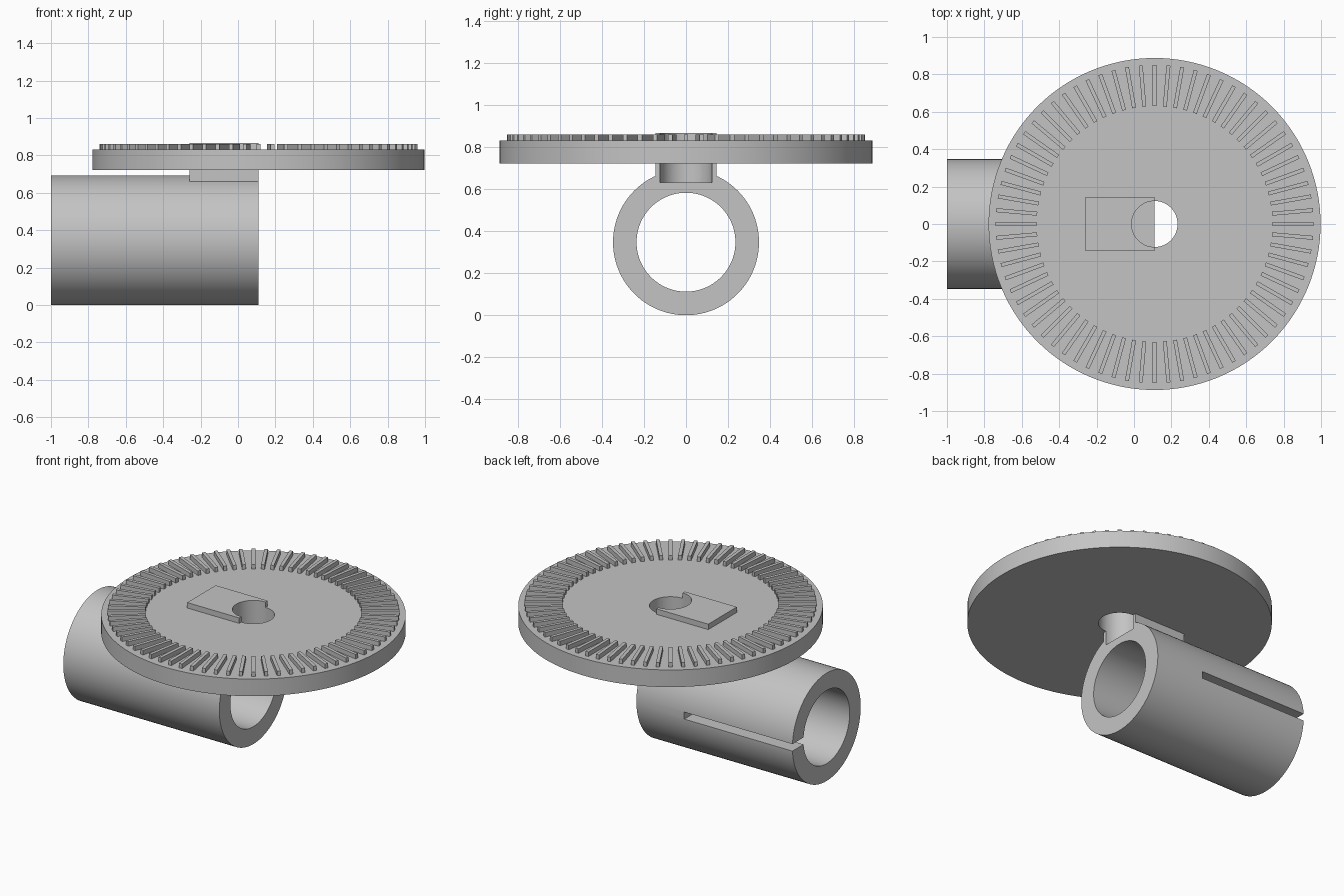
import bpy
import math
from mathutils import Matrix

if "Cube" in bpy.data.objects:
    bpy.data.objects.remove(bpy.data.objects["Cube"])

CX = 0.11          # shared axis of disc and pin hole
TUBE_R = 0.347

grey = bpy.data.materials.new("plain grey")
grey.diffuse_color = (0.55, 0.55, 0.55, 1)
grey.use_nodes = True
grey.node_tree.nodes["Principled BSDF"].inputs["Base Color"].default_value = grey.diffuse_color


def finish(name):
    ob = bpy.context.object
    ob.name = name
    ob.data.name = name
    ob.data.materials.append(grey)
    return ob


def box(name, x0, x1, y0, y1, z0, z1):
    bpy.ops.mesh.primitive_cube_add(size=1)
    ob = finish(name)
    ob.data.transform(Matrix.Translation(((x0 + x1) / 2, (y0 + y1) / 2, (z0 + z1) / 2))
                      @ Matrix.Diagonal((x1 - x0, y1 - y0, z1 - z0, 1)))
    return ob


def cylinder(name, radius, length, centre, along_x=False, sides=96):
    bpy.ops.mesh.primitive_cylinder_add(vertices=sides, radius=radius, depth=length)
    ob = finish(name)
    turn = Matrix.Rotation(math.pi / 2, 4, 'Y') if along_x else Matrix.Identity(4)
    ob.data.transform(Matrix.Translation(centre) @ turn)
    return ob


def cut(ob, cutter):
    bpy.context.view_layer.objects.active = ob
    mod = ob.modifiers.new("cut", 'BOOLEAN')
    mod.operation = 'DIFFERENCE'
    mod.solver = 'EXACT'
    mod.object = cutter
    bpy.ops.object.modifier_apply(modifier=mod.name)


def smooth(ob):
    bpy.ops.object.select_all(action='DESELECT')
    ob.select_set(True)
    bpy.context.view_layer.objects.active = ob
    bpy.ops.object.shade_smooth_by_angle(angle=math.radians(30))


# Main parts
disc = cylinder("disc", 0.8875, 0.11, (CX, 0, 0.776), sides=128)
tube = cylinder("tube", TUBE_R, 1 + CX, ((CX - 1) / 2, 0, TUBE_R), along_x=True)
block = box("mounting_block", -0.26, CX, -0.145, 0.145, 0.64, 0.866)

# Cutters: pin hole, tube bore and clamping slit on the back side
pin_hole = cylinder("pin_hole_cutter", 0.123, 0.47, (CX, 0, 0.63 + 0.235), sides=64)
bore = cylinder("bore_cutter", 0.235, 2, (-0.45, 0, TUBE_R), along_x=True)
slit = box("slit_cutter", -1.1, -0.23, 0.1, 0.5, TUBE_R - 0.0225, TUBE_R + 0.0225)

cut(tube, bore)
cut(tube, slit)
for part in (disc, tube, block):
    cut(part, pin_hole)
    smooth(part)
for cutter in (pin_hole, bore, slit):
    bpy.data.objects.remove(cutter, do_unlink=True)

# Ring of radial teeth on the disc
TEETH = 72
first = box("tooth", 0.63, 0.85, -0.0105, 0.0105, 0.828, 0.86)
first.location.x = CX
for i in range(1, TEETH):
    tooth = first.copy()
    tooth.rotation_euler.z = 2 * math.pi * i / TEETH
    bpy.context.collection.objects.link(tooth)
